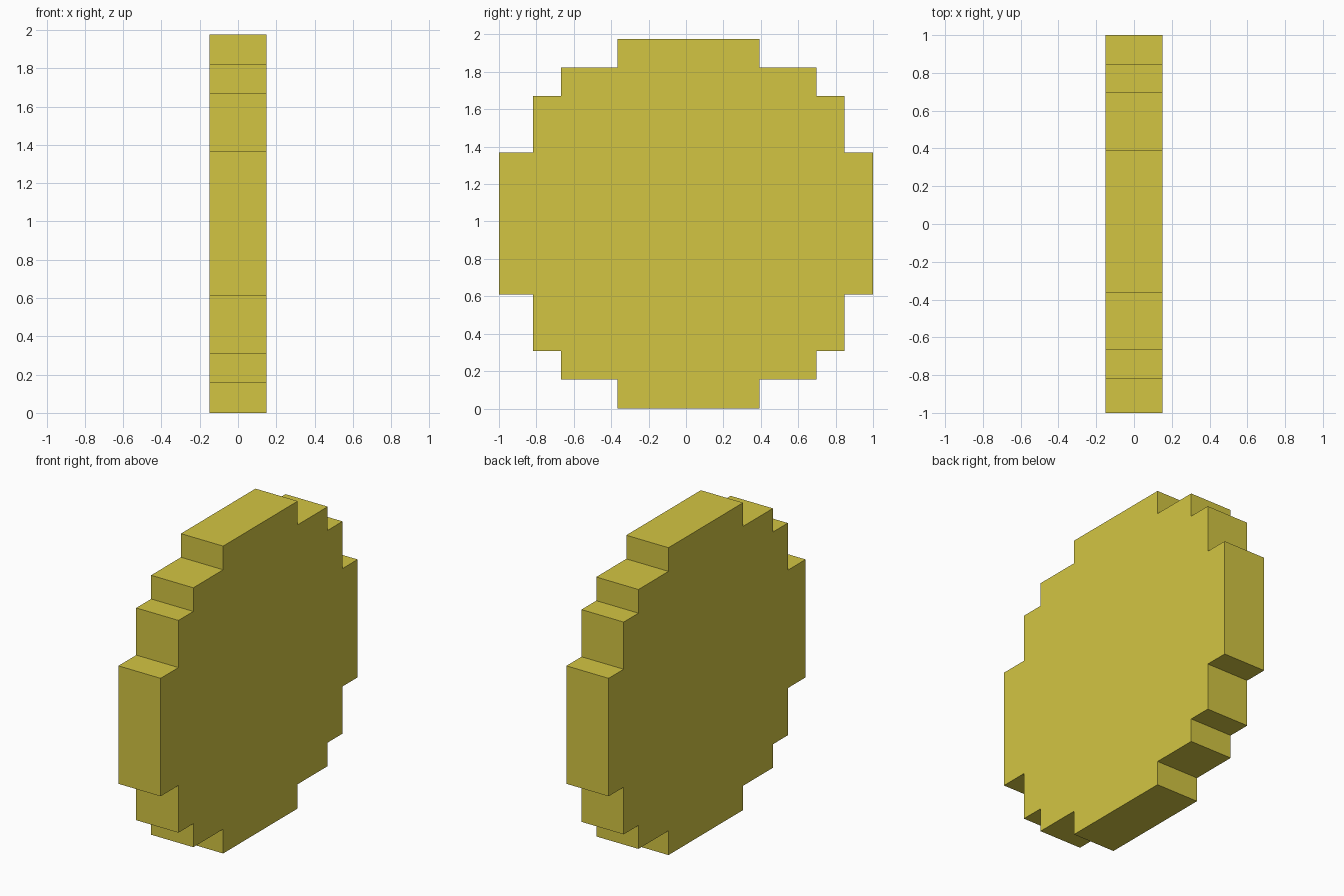
import bpy
import bmesh

if "Cube" in bpy.data.objects:
    bpy.data.objects.remove(bpy.data.objects["Cube"])

HALF_THICKNESS = 0.15

# Stepped outline: level i spans Y_LEFT[i]..Y_RIGHT[i] between Z_LOW[i] and Z_HIGH[i]
Y_LEFT = [-0.365, -0.668, -0.819, -1.0]
Y_RIGHT = [0.392, 0.697, 0.847, 1.0]
Z_LOW = [0.0, 0.156, 0.307, 0.61]
Z_HIGH = [1.975, 1.823, 1.671, 1.368]


def staircase(ys, zs):
    """Corner points of a staircase running from the middle out to the side."""
    pts = []
    for i, (y, z) in enumerate(zip(ys, zs)):
        pts.append((y, z))
        if i + 1 < len(zs):
            pts.append((y, zs[i + 1]))
    return pts


outline = (staircase(Y_RIGHT, Z_LOW) + staircase(Y_RIGHT, Z_HIGH)[::-1]
           + staircase(Y_LEFT, Z_HIGH) + staircase(Y_LEFT, Z_LOW)[::-1])

# Coin disc: outline extruded through its thickness
bm = bmesh.new()
face = bm.faces.new([bm.verts.new((-HALF_THICKNESS, y, z)) for y, z in outline])
ext = bmesh.ops.extrude_face_region(bm, geom=[face], use_keep_orig=True)
moved = [g for g in ext["geom"] if isinstance(g, bmesh.types.BMVert)]
bmesh.ops.translate(bm, verts=moved, vec=(2 * HALF_THICKNESS, 0, 0))
bmesh.ops.recalc_face_normals(bm, faces=bm.faces)
mesh = bpy.data.meshes.new("coin_disc")
bm.to_mesh(mesh)
bm.free()

coin = bpy.data.objects.new("coin_disc", mesh)
bpy.context.collection.objects.link(coin)

# Yellow gold colour
gold = bpy.data.materials.new("gold_yellow")
gold.diffuse_color = (0.65, 0.56, 0.055, 1.0)
gold.use_nodes = True
gold.node_tree.nodes["Principled BSDF"].inputs["Base Color"].default_value = gold.diffuse_color
mesh.materials.append(gold)
